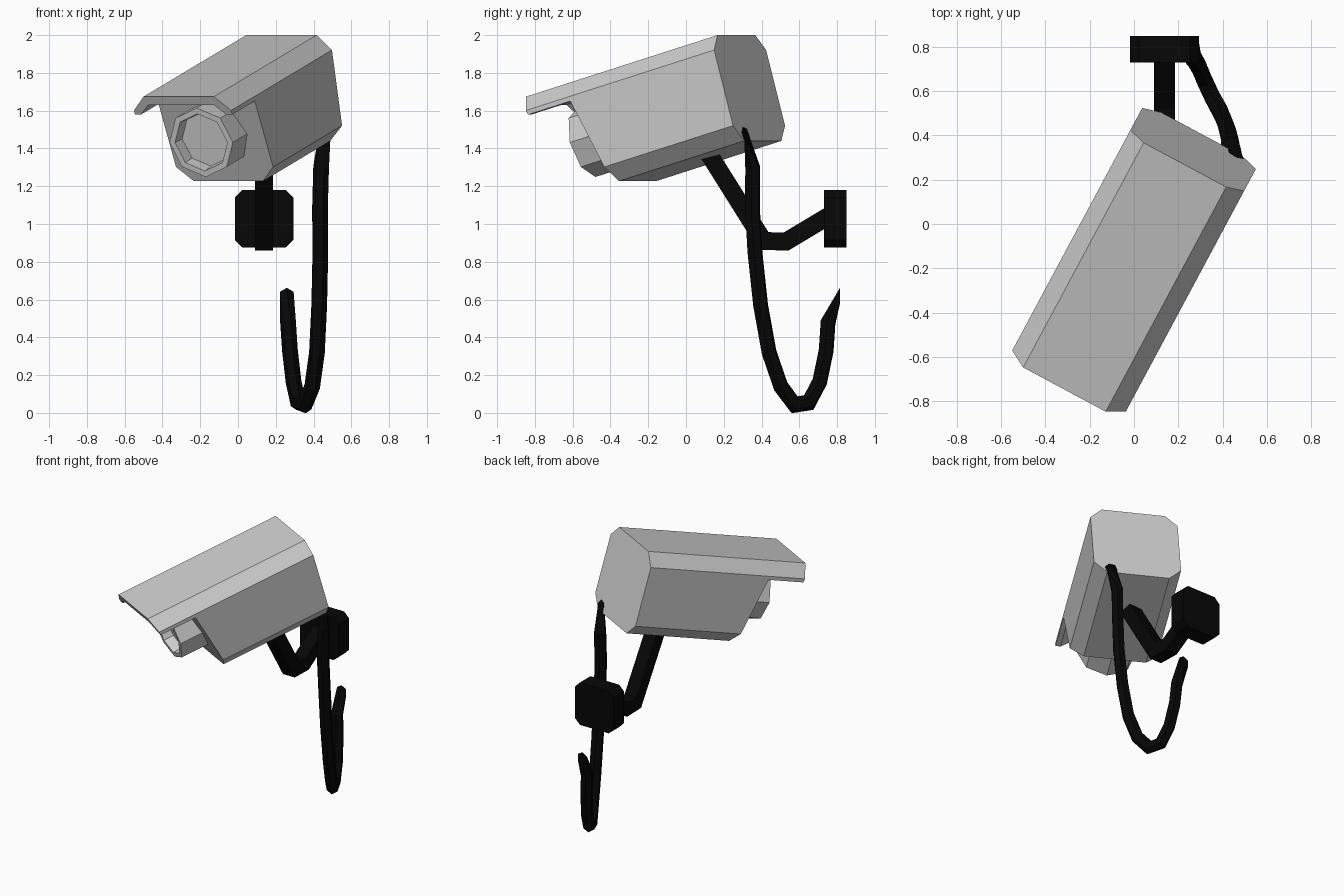
import bpy, bmesh, math
from mathutils import Vector

if "Cube" in bpy.data.objects:
    bpy.data.objects.remove(bpy.data.objects["Cube"])

# Camera frame: origin at the middle of the rear top edge, aimed down and to the left
yaw, pitch = math.radians(28.2), math.radians(15.8)
ORIGIN = Vector((0.23, 0.267, 2.0))
FWD = Vector((-math.sin(yaw) * math.cos(pitch), -math.cos(yaw) * math.cos(pitch), -math.sin(pitch)))
RIGHT = Vector((math.cos(yaw), -math.sin(yaw), 0))
UP = FWD.cross(RIGHT)
SLANT = 0.26  # rake of the front ends

black = bpy.data.materials.new("black")
black.diffuse_color = (0.002, 0.002, 0.002, 1)
black.use_nodes = True
black.node_tree.nodes["Principled BSDF"].inputs["Base Color"].default_value = black.diffuse_color


def local(r, u, f):
    return ORIGIN + RIGHT * r + UP * u + FWD * f


def loft(name, rings, mat=None, cap_start=True):
    """Skin a list of equal-length point rings and cap the ends."""
    bm = bmesh.new()
    vr = [[bm.verts.new(p) for p in ring] for ring in rings]
    for a, b in zip(vr, vr[1:]):
        for i in range(len(a)):
            j = (i + 1) % len(a)
            bm.faces.new((a[i], a[j], b[j], b[i]))
    if cap_start:
        bm.faces.new(vr[0][::-1])
    bm.faces.new(vr[-1])
    bmesh.ops.recalc_face_normals(bm, faces=bm.faces)
    me = bpy.data.meshes.new(name)
    bm.to_mesh(me)
    bm.free()
    ob = bpy.data.objects.new(name, me)
    bpy.context.collection.objects.link(ob)
    if mat:
        me.materials.append(mat)
    return ob


def mirrored(half):
    return half + [(-r, u) for r, u in reversed(half)]


def tube(name, path, radius, sides, side_axis, start=None, end=None):
    """Mitred faceted tube along a path; start/end override the end directions."""
    pts = [Vector(p) for p in path]
    n = Vector(side_axis).normalized()
    rings = []
    for i, p in enumerate(pts):
        d0 = (p - pts[i - 1]).normalized() if i else None
        d1 = (pts[i + 1] - p).normalized() if i < len(pts) - 1 else None
        t = ((d0 or d1) + (d1 or d0)).normalized()
        miter = 1 / max(t.dot(d0 or d1), 0.7)
        if i == 0 and start:
            t = Vector(start).normalized()
        if d1 is None and end:
            t = Vector(end).normalized()
        b = t.cross(n).normalized()
        a = b.cross(t)
        ring = []
        for k in range(sides):
            ang = 2 * math.pi * (k + 0.5) / sides
            ring.append(p + a * radius * math.cos(ang) + b * radius * miter * math.sin(ang))
        rings.append(ring)
    return loft(name, rings, black)


# Housing: chamfered box with a raked front
body = mirrored([(0.2115, 0), (0.2915, -0.082), (0.2915, -0.498), (0.208, -0.582)])
loft("housing", [[local(r, u, 0) for r, u in body],
                 [local(r, u, 0.933 + SLANT * u) for r, u in body]])

# Sun hood: thin shell that continues the housing's top forward
hood = mirrored([(0.195, -0.048), (0.258, -0.107), (0.2915, -0.107), (0.2915, -0.082), (0.2115, 0)])
loft("sun_hood", [[local(r, u, f + SLANT * u) for r, u in hood] for f in (0.933, 1.197)],
     cap_start=False)


# Lens barrel: octagonal cup with a recessed glass
def octagon(rad, f):
    return [local(rad * math.cos(k * math.pi / 4), -0.302 + rad * math.sin(k * math.pi / 4), f)
            for k in range(8)]


loft("lens_barrel", [octagon(0.19, 0.75), octagon(0.19, 1.02), octagon(0.157, 1.02),
                     octagon(0.15, 0.95)])

# Wall plate with clipped corners
cx, cz, hx, hz, c = 0.138, 1.028, 0.155, 0.153, 0.04
plate = [(hx, hz - c), (hx - c, hz), (c - hx, hz), (-hx, hz - c),
         (-hx, c - hz), (c - hx, -hz), (hx - c, -hz), (hx, c - hz)]
loft("wall_plate", [[(cx + x, y, cz + z) for x, z in plate] for y in (0.73, 0.85)], black)

# Bracket arm, square section
tube("bracket_arm", [(0.138, 0.09, 1.42), (0.138, 0.41, 0.91), (0.138, 0.53, 0.907),
                     (0.138, 0.76, 1.045)], 0.067, 4, (1, 0, 0))

# Hanging cable from the housing's rear to the wall
tube("cable", [(0.46, 0.315, 1.475), (0.44, 0.353, 1.30), (0.434, 0.352, 1.08), (0.436, 0.365, 0.85),
               (0.43, 0.395, 0.57), (0.418, 0.44, 0.32), (0.393, 0.502, 0.14), (0.353, 0.575, 0.043),
               (0.318, 0.65, 0.055), (0.294, 0.708, 0.165), (0.275, 0.742, 0.33),
               (0.265, 0.752, 0.48), (0.258, 0.815, 0.62)],
     0.042, 6, (0.93, 0.36, 0), start=-FWD, end=(0, 1, 0))
